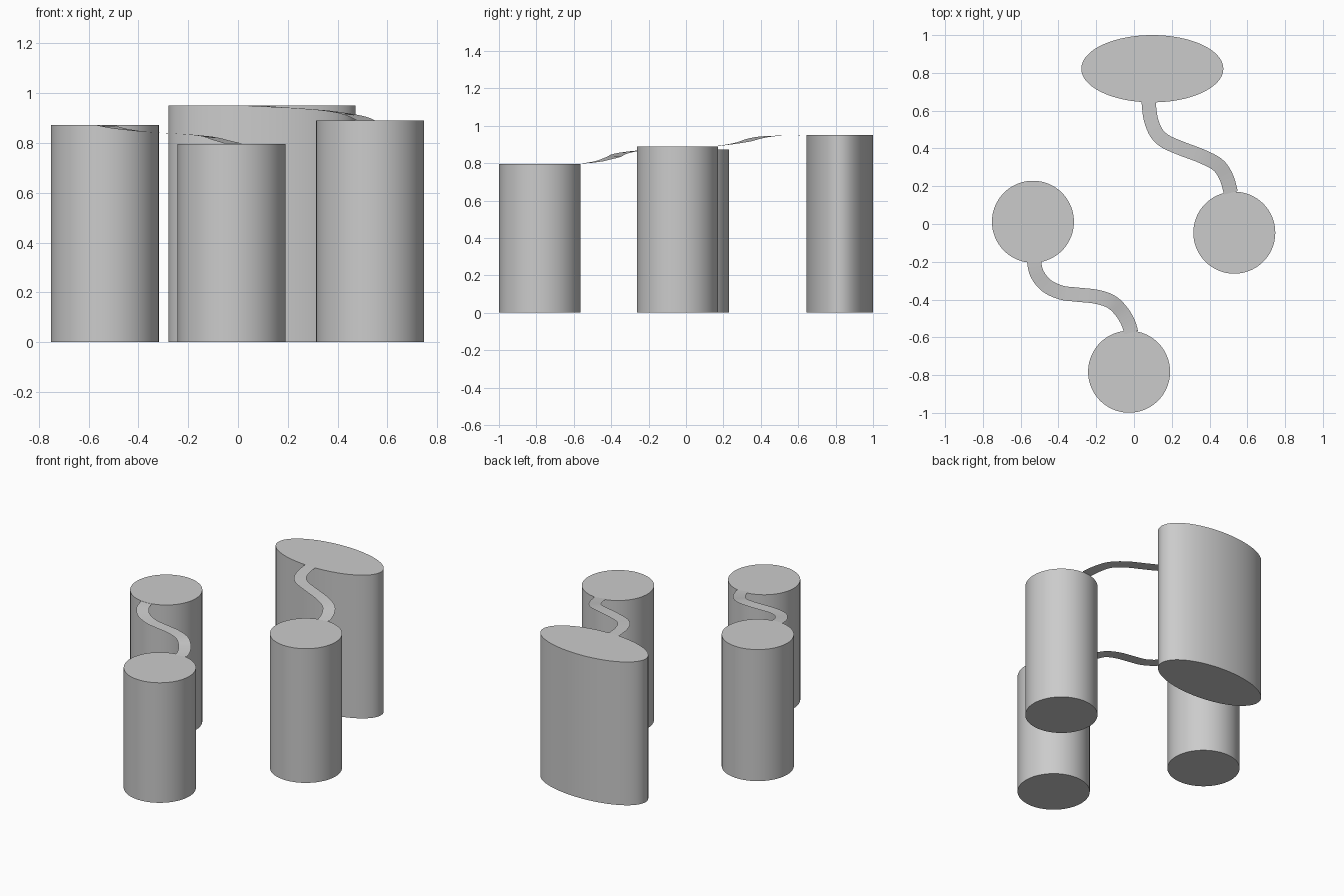
import bpy, bmesh
from mathutils import Vector, Matrix
from mathutils.geometry import interpolate_bezier

if "Cube" in bpy.data.objects:
    bpy.data.objects.remove(bpy.data.objects["Cube"])


def finish(bm, name):
    mesh = bpy.data.meshes.new(name)
    bm.to_mesh(mesh)
    bm.free()
    ob = bpy.data.objects.new(name, mesh)
    bpy.context.collection.objects.link(ob)
    bpy.ops.object.select_all(action='DESELECT')
    ob.select_set(True)
    bpy.context.view_layer.objects.active = ob
    bpy.ops.object.shade_smooth_by_angle()
    return ob


def pillar(name, x, y, rx, ry, h):
    bm = bmesh.new()
    m = Matrix.Translation((x, y, h / 2)) @ Matrix.Diagonal((rx, ry, h, 1))
    bmesh.ops.create_cone(bm, cap_ends=True, segments=96, radius1=1,
                          radius2=1, depth=1, matrix=m)
    return finish(bm, name)


def ribbon(name, pts, width=0.075, steps=6):
    # smooth centre line through the points
    p = [Vector(q) for q in pts]
    n = len(p)
    tan = [(p[min(i + 1, n - 1)] - p[max(i - 1, 0)]) / 6 for i in range(n)]
    line = []
    for i in range(n - 1):
        seg = interpolate_bezier(p[i], p[i] + tan[i], p[i + 1] - tan[i + 1],
                                 p[i + 1], steps + 1)
        line += seg[:-1]
    line.append(p[-1])
    # flat strip on both sides of it
    bm = bmesh.new()
    rows = []
    for i, c in enumerate(line):
        d = line[min(i + 1, len(line) - 1)] - line[max(i - 1, 0)]
        side = Vector((-d.y, d.x, 0)).normalized() * width / 2
        rows.append((bm.verts.new(c - side), bm.verts.new(c + side)))
    for a, b in zip(rows, rows[1:]):
        bm.faces.new((a[0], b[0], b[1], a[1]))
    return finish(bm, name)


# Pillars
pillar("left_pillar", -0.535, 0.012, 0.217, 0.217, 0.872)
pillar("front_pillar", -0.026, -0.782, 0.217, 0.217, 0.796)
pillar("right_pillar", 0.531, -0.046, 0.217, 0.217, 0.89)
pillar("oval_pillar", 0.097, 0.822, 0.376, 0.178, 0.95)

# Winding paths joining the pillar tops
ribbon("left_path", [
    (-0.53, -0.19, 0.872), (-0.515, -0.26, 0.866), (-0.465, -0.325, 0.856),
    (-0.385, -0.363, 0.846), (-0.30, -0.374, 0.84), (-0.20, -0.385, 0.834),
    (-0.12, -0.412, 0.825), (-0.065, -0.465, 0.810), (-0.03, -0.525, 0.801),
    (-0.015, -0.575, 0.797)])
ribbon("right_path", [
    (0.077, 0.65, 0.95), (0.088, 0.56, 0.948), (0.117, 0.485, 0.946),
    (0.165, 0.438, 0.943), (0.25, 0.40, 0.938), (0.36, 0.358, 0.929),
    (0.445, 0.312, 0.915), (0.49, 0.245, 0.902), (0.513, 0.165, 0.891)])
